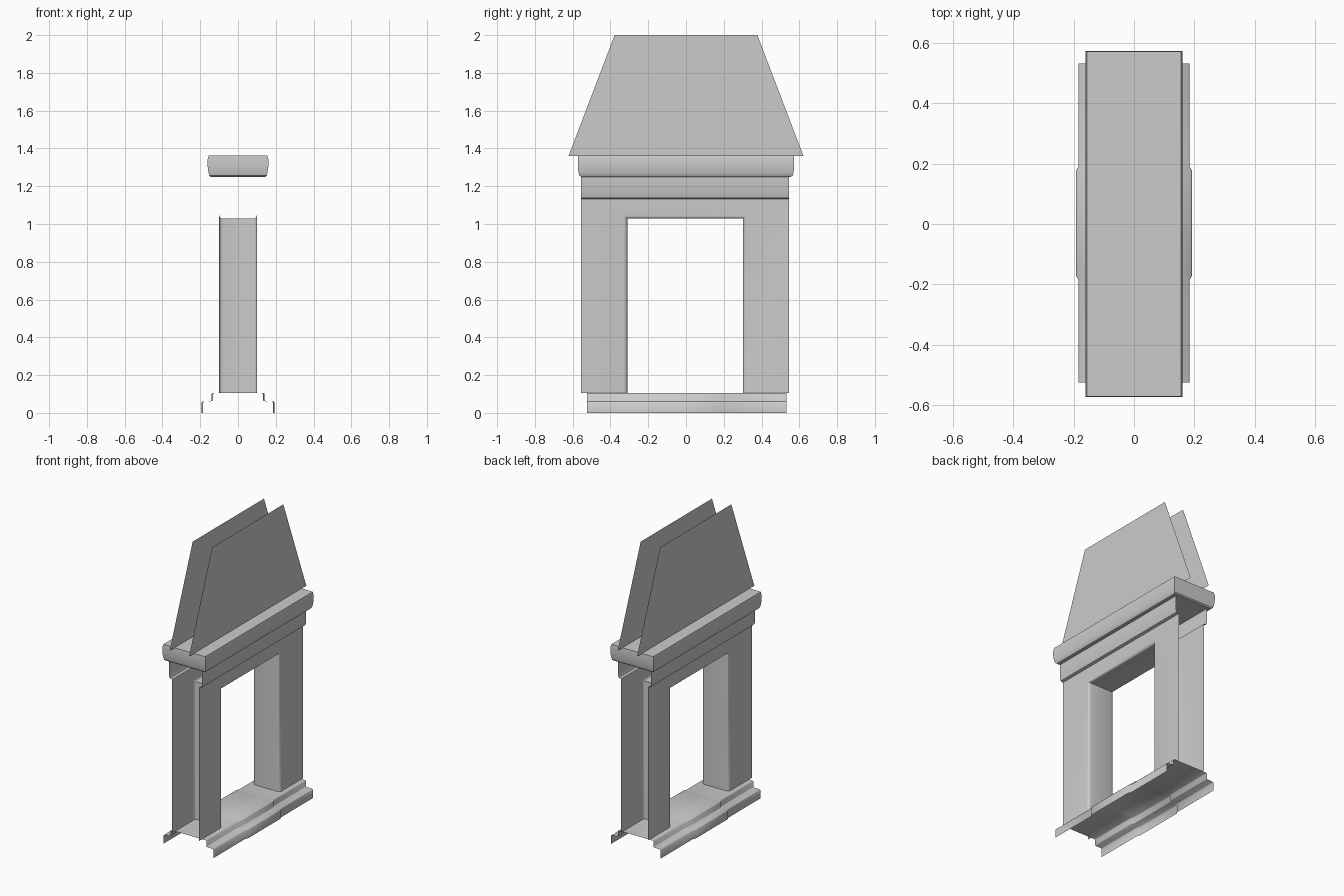
import bpy
import math

cube = bpy.data.objects.get("Cube")
if cube:
    bpy.data.objects.remove(cube, do_unlink=True)

stone = bpy.data.materials.new("grey_stone")
stone.use_nodes = True
GREY = (0.6, 0.6, 0.6, 1)
stone.diffuse_color = GREY
stone.node_tree.nodes["Principled BSDF"].inputs["Base Color"].default_value = GREY


def loft(name, rings, closed=False, caps=False, angle=35):
    """Join successive rows of points with quads; optionally close and cap the rows."""
    n = len(rings[0])
    verts = [p for ring in rings for p in ring]
    faces = []
    for r in range(len(rings) - 1):
        for i in range(n if closed else n - 1):
            j = (i + 1) % n
            faces.append((r * n + i, r * n + j, (r + 1) * n + j, (r + 1) * n + i))
    if caps:
        faces += [tuple(range(n))[::-1], tuple(range(len(verts) - n, len(verts)))]
    mesh = bpy.data.meshes.new(name)
    mesh.from_pydata(verts, [], faces)
    mesh.materials.append(stone)
    obj = bpy.data.objects.new(name, mesh)
    bpy.context.collection.objects.link(obj)
    bpy.ops.object.select_all(action="DESELECT")
    obj.select_set(True)
    bpy.context.view_layer.objects.active = obj
    bpy.ops.object.shade_smooth_by_angle(angle=math.radians(angle))
    return obj


# Stepped base: one section swept along y, its middle standing slightly proud
def base_section(y, out):
    half = [(0.18 + out, 0), (0.18 + out, 0.055), (0.176 + out, 0.06),
            (0.132 + out, 0.062), (0.128 + out, 0.066), (0.128 + out, 0.10), (0.122 + out, 0.105)]
    return [(x, y, z) for x, z in half] + [(-x, y, z) for x, z in reversed(half)]


stations = [(-0.525, 0.004), (-0.185, 0.004), (-0.17, 0.013),
            (0.175, 0.013), (0.19, 0.004), (0.532, 0.004)]
loft("stepped_base", [base_section(y, out) for y, out in stations], angle=60)


# Two wall faces joined by a rounded reveal around the opening, ends left open
def arch(x, half, top):
    return [(x, -half - 0.005, 0.105), (x, -half - 0.005, top),
            (x, half - 0.005, top), (x, half - 0.005, 0.105)]


side = [(0.10, 0.55, 1.135), (0.10, 0.325, 1.047), (0.097, 0.314, 1.037),
        (0.09, 0.308, 1.031), (0.08, 0.306, 1.029)]
rings = [arch(*s) for s in side] + [arch(-x, h, t) for x, h, t in reversed(side)]
loft("wall_and_reveal", rings)

# Frieze strips and upper panels on both sides
for label, s in (("left", 1), ("right", -1)):
    profile = [(0.122, 1.25), (0.122, 1.15), (0.117, 1.138), (0.10, 1.133)]
    loft(label + "_frieze", [[(s * x, y, z) for x, z in profile] for y in (-0.555, 0.545)])
    loft(label + "_upper_panel", [[(s * 0.072, -w, z), (s * 0.072, w, z)]
                                  for w, z in ((0.622, 1.36), (0.378, 2.0))])

# Rounded mantel shelf
shelf = [(0.145, 0.556, 1.25), (0.152, 0.565, 1.257), (0.157, 0.57, 1.275),
         (0.161, 0.573, 1.31), (0.161, 0.573, 1.34), (0.156, 0.571, 1.362)]
loft("mantel_shelf", [[(-w, -d, z), (w, -d, z), (w, d, z), (-w, d, z)] for w, d, z in shelf],
     closed=True, caps=True)
